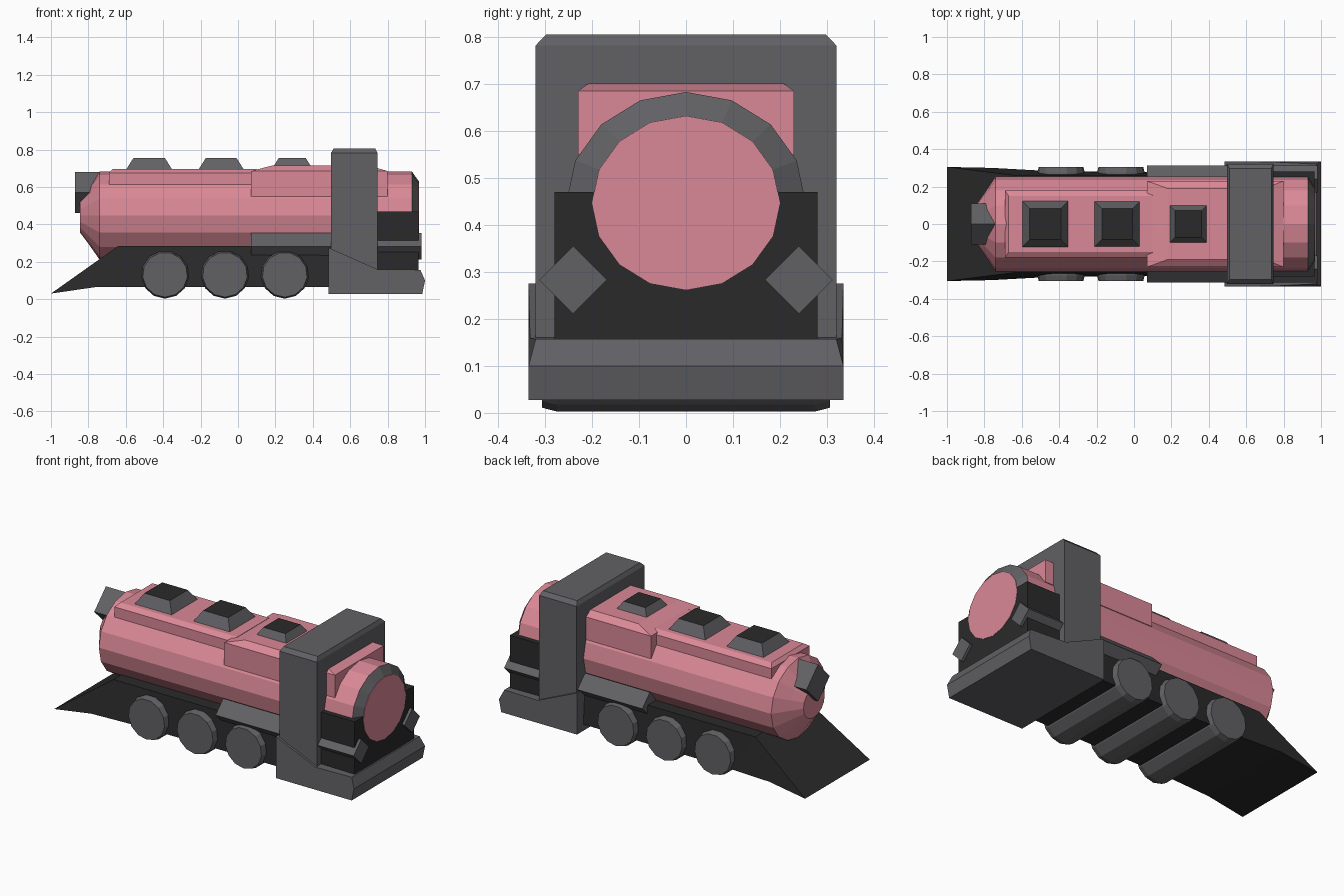
import bpy, bmesh, math

if "Cube" in bpy.data.objects:
    bpy.data.objects.remove(bpy.data.objects["Cube"], do_unlink=True)


def material(name, r, g, b):
    m = bpy.data.materials.new(name)
    m.use_nodes = True
    m.diffuse_color = (r, g, b, 1)
    m.node_tree.nodes["Principled BSDF"].inputs["Base Color"].default_value = (r, g, b, 1)
    return m


PINK = material("pink", 0.70, 0.25, 0.31)
GREY = material("grey", 0.12, 0.12, 0.13)
BLACK = material("black", 0.023, 0.023, 0.024)


def loft(name, rings, mats, rule=None):
    """Skin a list of equal-length point rings and cap both ends."""
    bm = bmesh.new()
    loops = [[bm.verts.new(p) for p in ring] for ring in rings]
    n = len(loops[0])
    for a, b in zip(loops, loops[1:]):
        for i in range(n):
            j = (i + 1) % n
            bm.faces.new((a[i], a[j], b[j], b[i]))
    bm.faces.new(loops[0])
    bm.faces.new(loops[-1])
    bmesh.ops.recalc_face_normals(bm, faces=bm.faces)
    if rule:
        for f in bm.faces:
            f.material_index = rule(f)
    me = bpy.data.meshes.new(name)
    bm.to_mesh(me)
    bm.free()
    for m in mats:
        me.materials.append(m)
    ob = bpy.data.objects.new(name, me)
    bpy.context.collection.objects.link(ob)
    return ob


def stack(name, levels, mats, rule=None):
    """Rectangles (x0, x1, half width, z) stacked upwards."""
    rings = [[(a, -w, z), (b, -w, z), (b, w, z), (a, w, z)] for a, b, w, z in levels]
    return loft(name, rings, mats, rule)


def rod(name, n, sections, y, z, mats, rule=None):
    """Round or polygonal bar along x from (x, y radius, z radius)."""
    rings = [[(x, y + ry * math.sin(math.tau * i / n), z + rz * math.cos(math.tau * i / n))
              for i in range(n)] for x, ry, rz in sections]
    return loft(name, rings, mats, rule)


def slab(name, profile, mat):
    """Side profile of (x, z, half width) spanning the model's width."""
    return loft(name, [[(x, s * w, z) for x, z, w in profile] for s in (-1, 1)], [mat])


# Boiler with tapered nose and grey rear rim
rod("boiler", 16,
    [(-0.845, 0.10, 0.09), (-0.80, 0.165, 0.15), (-0.74, 0.255, 0.236),
     (0.93, 0.255, 0.236), (0.965, 0.20, 0.185)],
    0, 0.447, [PINK, GREY],
    lambda f: int(f.calc_center_median().x > 0.94 and f.normal.x < 0.99))

# Raised casing along the boiler top
stack("top_casing", [(-0.69, 0.1, 0.18, 0.61), (-0.69, 0.1, 0.18, 0.675),
                     (-0.67, 0.1, 0.15, 0.695)], [PINK])
stack("rear_casing", [(0.07, 0.80, 0.23, 0.55), (0.07, 0.80, 0.23, 0.685),
                      (0.18, 0.70, 0.19, 0.714)], [PINK])

# Domes with dark tops
for i, (x, h) in enumerate([(-0.475, 0.122), (-0.09, 0.12), (0.29, 0.11)]):
    t = h - 0.038
    stack(f"dome_{i + 1}", [(x - h, x + h, h, 0.66), (x - h, x + h, h, 0.695),
                            (x - t, x + t, t, 0.755)],
          [GREY, BLACK], lambda f: int(f.normal.z > 0.9))

# Cab block
stack("cab", [(0.498, 0.745, 0.32, 0.15), (0.498, 0.745, 0.32, 0.782),
              (0.51, 0.735, 0.298, 0.805)], [GREY])

# Rear firebox
stack("firebox", [(0.5, 0.966, 0.28, 0.15), (0.5, 0.966, 0.28, 0.47)], [BLACK])
# Rear disc laid flush over the firebox
rod("rear_plate", 16, [(0.962, 0.20, 0.185), (0.968, 0.20, 0.185)], 0, 0.447, [PINK])

# Rear footplate
slab("rear_footplate", [(0.485, 0.027, 0.335), (0.985, 0.027, 0.335), (1.0, 0.1, 0.335),
                        (0.975, 0.157, 0.32), (0.745, 0.16, 0.332), (0.485, 0.275, 0.335)], GREY)

# Chassis and wedge plough
slab("chassis", [(-0.7, 0.065, 0.285), (0.5, 0.065, 0.275), (0.5, 0.285, 0.26),
                 (-0.64, 0.285, 0.26)], BLACK)
slab("plough", [(-1.0, 0.03, 0.305), (-0.76, 0.065, 0.30), (-0.4, 0.065, 0.28),
                (-0.4, 0.285, 0.26), (-0.64, 0.285, 0.26)], BLACK)

# Wheel pairs as full-width rollers
N = 13
for i, x in enumerate((-0.39, -0.07, 0.25)):
    rings = [[(x + r * math.sin(math.tau * k / N), y, 0.131 - r * math.cos(math.tau * k / N))
              for k in range(N)]
             for y, r in ((-0.306, 0.12), (-0.275, 0.128), (0.275, 0.128), (0.306, 0.12))]
    loft(f"wheel_pair_{i + 1}", rings, [GREY])

# Diamond side pipes and front lamp
for name, y in (("front_side_pipe", -0.24), ("back_side_pipe", 0.24)):
    rod(name, 4, [(0.07, 0.072, 0.072), (0.982, 0.072, 0.072)], y, 0.283, [GREY])
rod("nose_lamp", 4, [(-0.872, 0.11, 0.11), (-0.735, 0.11, 0.11)], 0, 0.57, [GREY])
